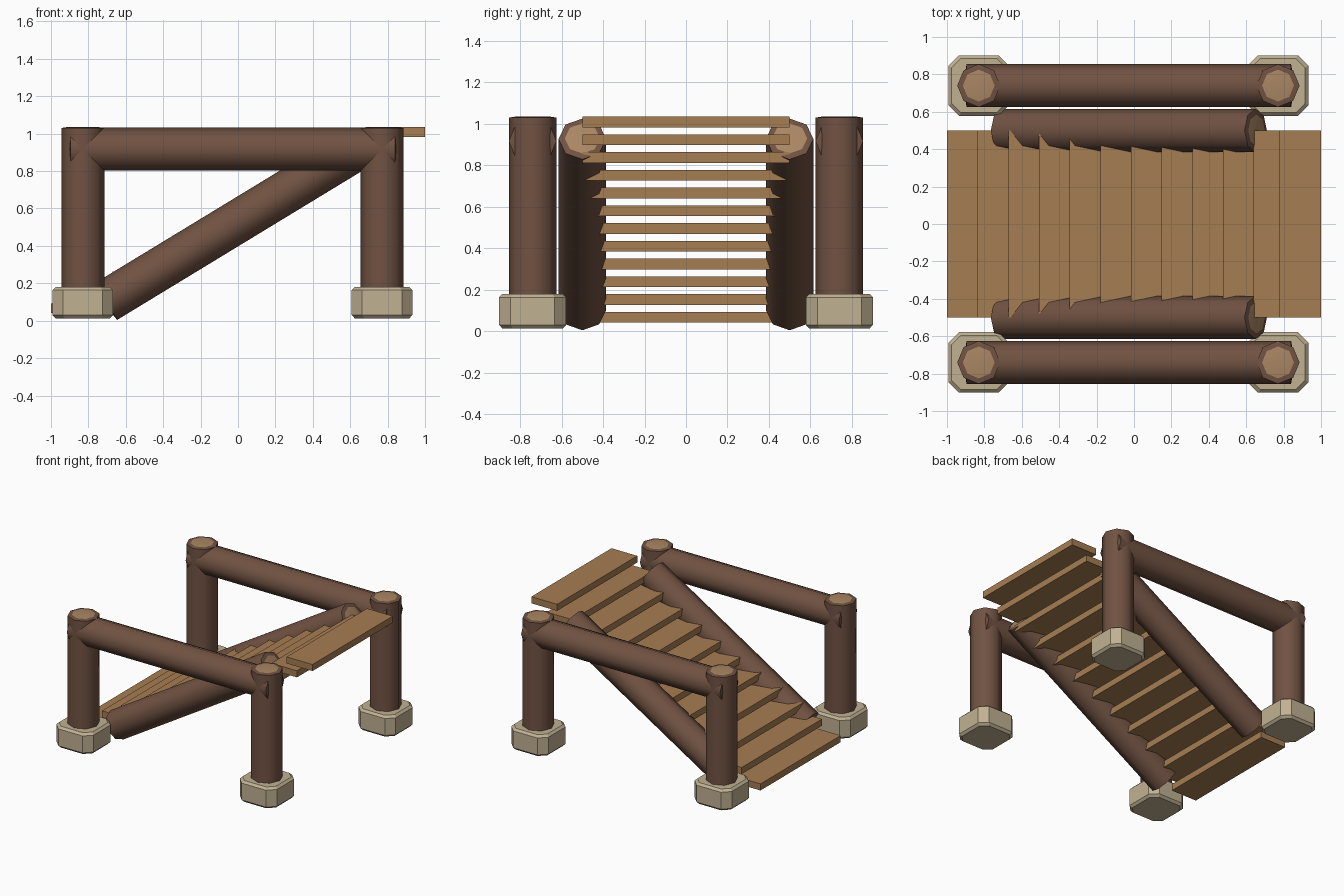
import bpy, bmesh, math
from mathutils import Vector

if "Cube" in bpy.data.objects:
    bpy.data.objects.remove(bpy.data.objects["Cube"])


def material(name, color):
    m = bpy.data.materials.new(name)
    m.diffuse_color = (*color, 1)
    m.use_nodes = True
    m.node_tree.nodes["Principled BSDF"].inputs["Base Color"].default_value = m.diffuse_color
    return m


BARK = material("bark", (0.165, 0.085, 0.055))
CUT = material("cut_wood", (0.40, 0.24, 0.125))
PLANK = material("plank_wood", (0.38, 0.205, 0.085))
STONE = material("stone", (0.53, 0.44, 0.29))


def make_object(name, bm, mats):
    bmesh.ops.recalc_face_normals(bm, faces=bm.faces)
    me = bpy.data.meshes.new(name)
    bm.to_mesh(me)
    bm.free()
    for m in mats:
        me.materials.append(m)
    ob = bpy.data.objects.new(name, me)
    bpy.context.collection.objects.link(ob)
    return ob


def loft(bm, rings):
    """Bridge successive vertex rings and close both ends."""
    loops = [[bm.verts.new(p) for p in r] for r in rings]
    n = len(loops[0])
    for a, b in zip(loops, loops[1:]):
        for i in range(n):
            j = (i + 1) % n
            bm.faces.new((a[i], a[j], b[j], b[i]))
    return [bm.faces.new(loops[0]), bm.faces.new(loops[-1])]


def log(name, start, end, r=0.115):
    """Eight-sided log with a paler inset disc of cut wood at each end."""
    start, end = Vector(start), Vector(end)
    axis = (end - start).normalized()
    u = Vector((0, 1, 0))
    v = axis.cross(u)

    def ring(c, rad):
        return [c + rad * (math.cos(k * math.pi / 4) * u + math.sin(k * math.pi / 4) * v)
                for k in range(8)]

    bm = bmesh.new()
    lip = axis * 0.005
    caps = loft(bm, [ring(start, r * 0.74), ring(start + lip, r),
                     ring(end - lip, r), ring(end, r * 0.74)])
    for f in caps:
        f.material_index = 1
    ob = make_object(name, bm, [BARK, CUT])
    bpy.ops.object.select_all(action='DESELECT')
    ob.select_set(True)
    bpy.context.view_layer.objects.active = ob
    bpy.ops.object.shade_smooth_by_angle(angle=math.radians(50))


def foot(name, x, y):
    """Square stone with cut corners and bevelled rims."""
    def ring(h, c, z):
        pts = [(h, -h + c), (h, h - c), (h - c, h), (-h + c, h),
               (-h, h - c), (-h, -h + c), (-h + c, -h), (h - c, -h)]
        return [(x + a, y + b, z) for a, b in pts]

    bm = bmesh.new()
    loft(bm, [ring(0.145, 0.05, 0.012), ring(0.162, 0.056, 0.03),
              ring(0.162, 0.056, 0.163), ring(0.145, 0.05, 0.18)])
    make_object(name, bm, [STONE])


def tread(name, x0, x1, top):
    bm = bmesh.new()
    loft(bm, [[(x0, -0.5, z), (x1, -0.5, z), (x1, 0.5, z), (x0, 0.5, z)]
              for z in (top - 0.052, top)])
    make_object(name, bm, [PLANK])


# Posts, feet, hand rails and sloping stringers on both sides
for side, s in (("front", -1), ("back", 1)):
    y = s * 0.74
    for end, x in (("lower", -0.83), ("upper", 0.77)):
        log(f"{side}_{end}_post", (x, y, 0.025), (x, y, 1.035))
        foot(f"{side}_{end}_foot", x, y)
    log(f"{side}_rail", (-0.9, y, 0.917), (0.845, y, 0.917))
    log(f"{side}_stringer", (-0.71, s * 0.5, 0.1), (0.655, s * 0.5, 0.93))

# Twelve stair treads, the last one set slightly back to meet the landing
for i in range(12):
    x0 = 0.775 if i == 11 else -1 + 0.164 * i
    tread(f"tread_{i + 1}", x0, x0 + 0.225, 0.093 + 0.0856 * i)
